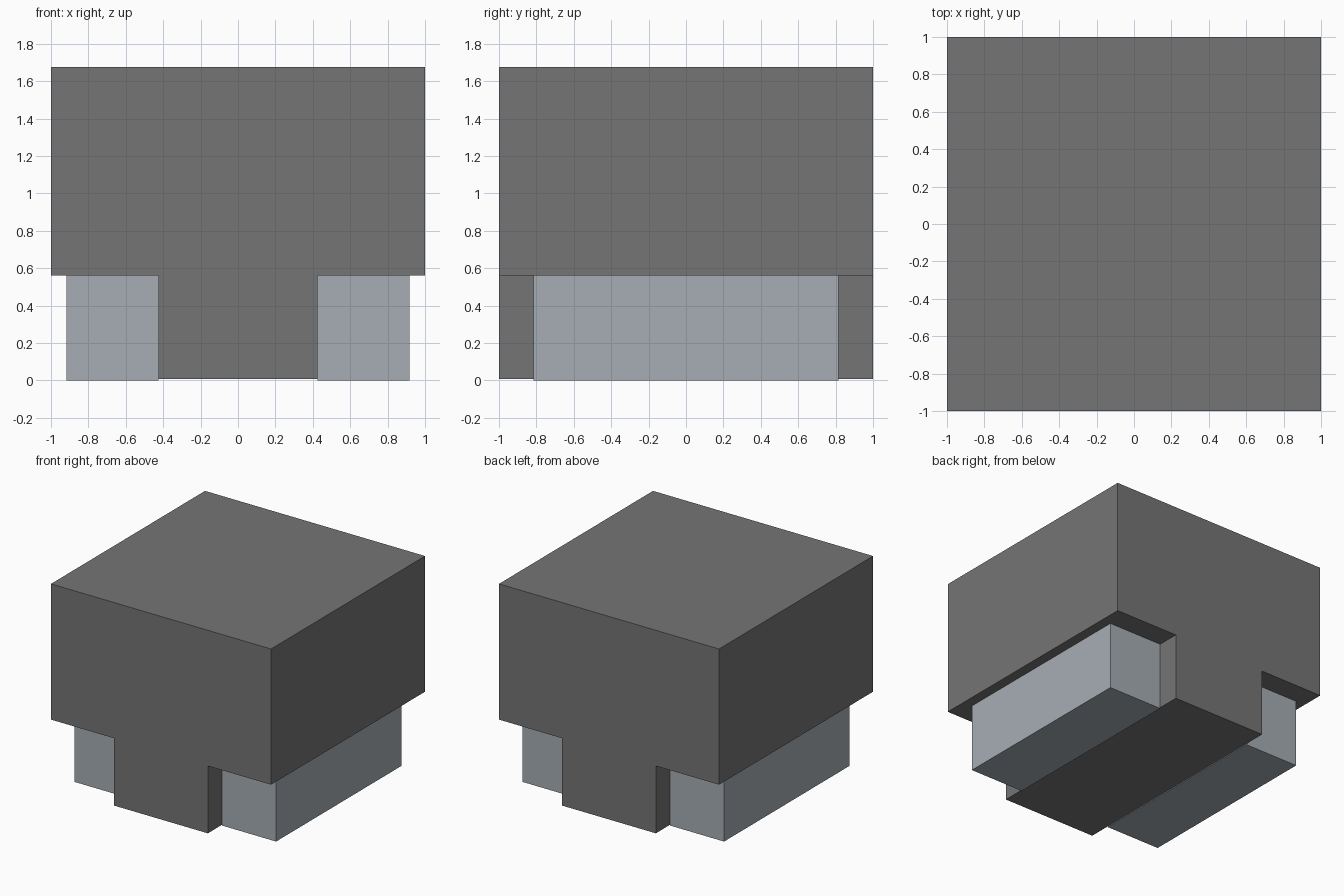
import bpy
import bmesh

cube = bpy.data.objects.get("Cube")
if cube:
    bpy.data.objects.remove(cube, do_unlink=True)


def make_material(name, rgb):
    mat = bpy.data.materials.new(name)
    mat.use_nodes = True
    mat.diffuse_color = (*rgb, 1)
    mat.node_tree.nodes["Principled BSDF"].inputs["Base Color"].default_value = (*rgb, 1)
    return mat


def extrude_profile(name, points, half_depth, mat):
    """Extrude an x-z outline along y, centred on y = 0."""
    bm = bmesh.new()
    face = bm.faces.new([bm.verts.new((x, -half_depth, z)) for x, z in points])
    grown = bmesh.ops.extrude_face_region(bm, geom=[face])
    verts = [g for g in grown["geom"] if isinstance(g, bmesh.types.BMVert)]
    bmesh.ops.translate(bm, verts=verts, vec=(0, 2 * half_depth, 0))
    bmesh.ops.recalc_face_normals(bm, faces=bm.faces)
    mesh = bpy.data.meshes.new(name)
    bm.to_mesh(mesh)
    bm.free()
    mesh.materials.append(mat)
    obj = bpy.data.objects.new(name, mesh)
    bpy.context.collection.objects.link(obj)
    return obj


dark_grey = make_material("dark grey", (0.178, 0.178, 0.178))
pale_steel = make_material("pale steel", (0.381, 0.423, 0.456))

TOP, LEDGE, FOOT = 1.675, 0.56, 0.007
STEM, BLOCK = 0.426, 0.917

# Body: wide upper block with a narrower central keel, one T-shaped section
right_half = [(STEM, FOOT), (STEM, LEDGE), (1, LEDGE), (1, TOP)]
left_half = [(-x, z) for x, z in reversed(right_half)]
extrude_profile("body", right_half + left_half, 1.0, dark_grey)

# Side blocks: shorter pale boxes flanking the keel under the ledges
for name, side in (("left_block", 1), ("right_block", -1)):
    outline = [(side * STEM, 0), (side * BLOCK, 0),
               (side * BLOCK, LEDGE), (side * STEM, LEDGE)]
    extrude_profile(name, outline, 0.815, pale_steel)
